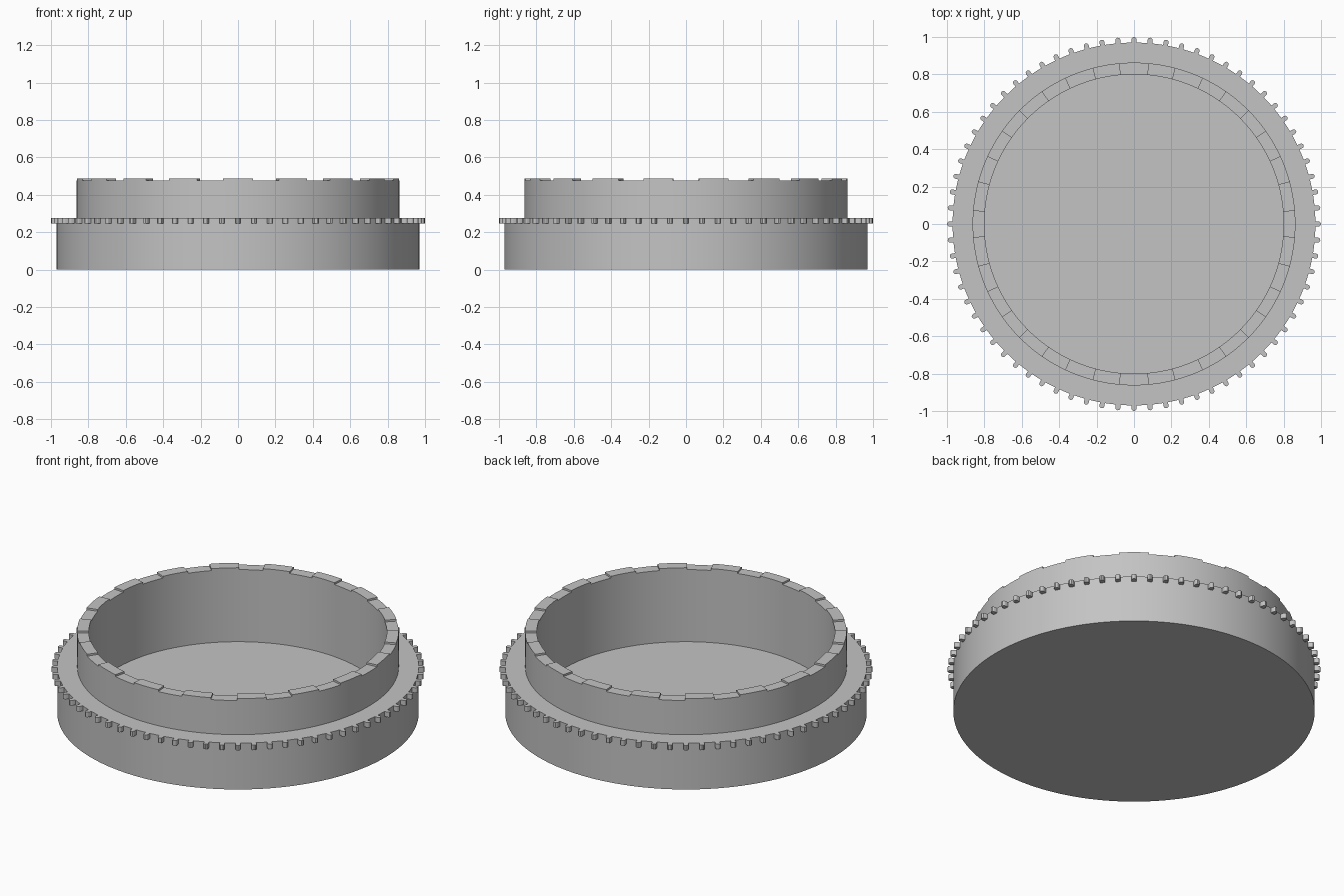
import bpy, bmesh
from math import sin, cos, radians, pi

cube = bpy.data.objects.get("Cube")
if cube:
    bpy.data.objects.remove(cube, do_unlink=True)

# Single grey material
grey = bpy.data.materials.new("plain grey")
grey.use_nodes = True
colour = (0.55, 0.55, 0.55, 1)
grey.diffuse_color = colour
grey.node_tree.nodes["Principled BSDF"].inputs["Base Color"].default_value = colour

BASE_R, RIM_R, INNER_R = 0.97, 0.863, 0.80
FLOOR_Z, LEDGE_Z, NOTCH_Z, TOP_Z = 0.05, 0.275, 0.477, 0.488
RAISED, TEETH, STEPS = 18, 72, 5
HALF_RAISED = 5.3


def finish(name, bm):
    bmesh.ops.recalc_face_normals(bm, faces=bm.faces)
    mesh = bpy.data.meshes.new(name)
    bm.to_mesh(mesh)
    bm.free()
    mesh.materials.append(grey)
    obj = bpy.data.objects.new(name, mesh)
    bpy.context.collection.objects.link(obj)
    bpy.ops.object.select_all(action='DESELECT')
    obj.select_set(True)
    bpy.context.view_layer.objects.active = obj
    bpy.ops.object.shade_smooth_by_angle(angle=radians(30))
    return obj


# Stepped cup: profile swept round z, with alternating raised and low rim sectors
period = 360 / RAISED
sectors = []
for i in range(RAISED):
    start = -90 + i * period - HALF_RAISED
    for s in range(STEPS):
        sectors.append((start + 2 * HALF_RAISED * s / STEPS, True))
    start += 2 * HALF_RAISED
    for s in range(STEPS):
        sectors.append((start + (period - 2 * HALF_RAISED) * s / STEPS, False))

profile = [(BASE_R, 0), (BASE_R, LEDGE_Z), (RIM_R, LEDGE_Z), (RIM_R, NOTCH_Z),
           (INNER_R, NOTCH_Z), (INNER_R, FLOOR_Z)]
bm = bmesh.new()
rings = [[bm.verts.new((r * cos(radians(a)), r * sin(radians(a)), z))
          for a, _ in sectors] for r, z in profile]
raised_faces = []
for k in range(len(rings) - 1):
    low, high = rings[k], rings[k + 1]
    for i, (_, raised) in enumerate(sectors):
        j = (i + 1) % len(sectors)
        face = bm.faces.new((low[i], low[j], high[j], high[i]))
        if raised and k == 3:
            raised_faces.append(face)
bm.faces.new(rings[0][::-1])
bm.faces.new(rings[-1])
bmesh.ops.recalc_face_normals(bm, faces=bm.faces)

# Raised rim pads
extruded = bmesh.ops.extrude_face_region(bm, geom=raised_faces)["geom"]
for v in extruded:
    if isinstance(v, bmesh.types.BMVert):
        v.co.z = TOP_Z
finish("stepped_cup", bm)

# Grip teeth: round-nosed blocks around the top of the base
bm = bmesh.new()
half = 0.013
root, nose = BASE_R - 0.002, 1 - half
outline = [(root, -half)]
outline += [(nose + half * cos(t), half * sin(t))
            for t in (pi * (s / 6 - 0.5) for s in range(7))]
outline += [(root, half)]
for i in range(TEETH):
    a = 2 * pi * i / TEETH
    face = bm.faces.new([bm.verts.new((x * cos(a) - y * sin(a),
                                       x * sin(a) + y * cos(a), LEDGE_Z - 0.03))
                         for x, y in outline])
    top = bmesh.ops.extrude_face_region(bm, geom=[face], use_keep_orig=True)["geom"]
    for v in top:
        if isinstance(v, bmesh.types.BMVert):
            v.co.z = LEDGE_Z
finish("grip_teeth", bm)
